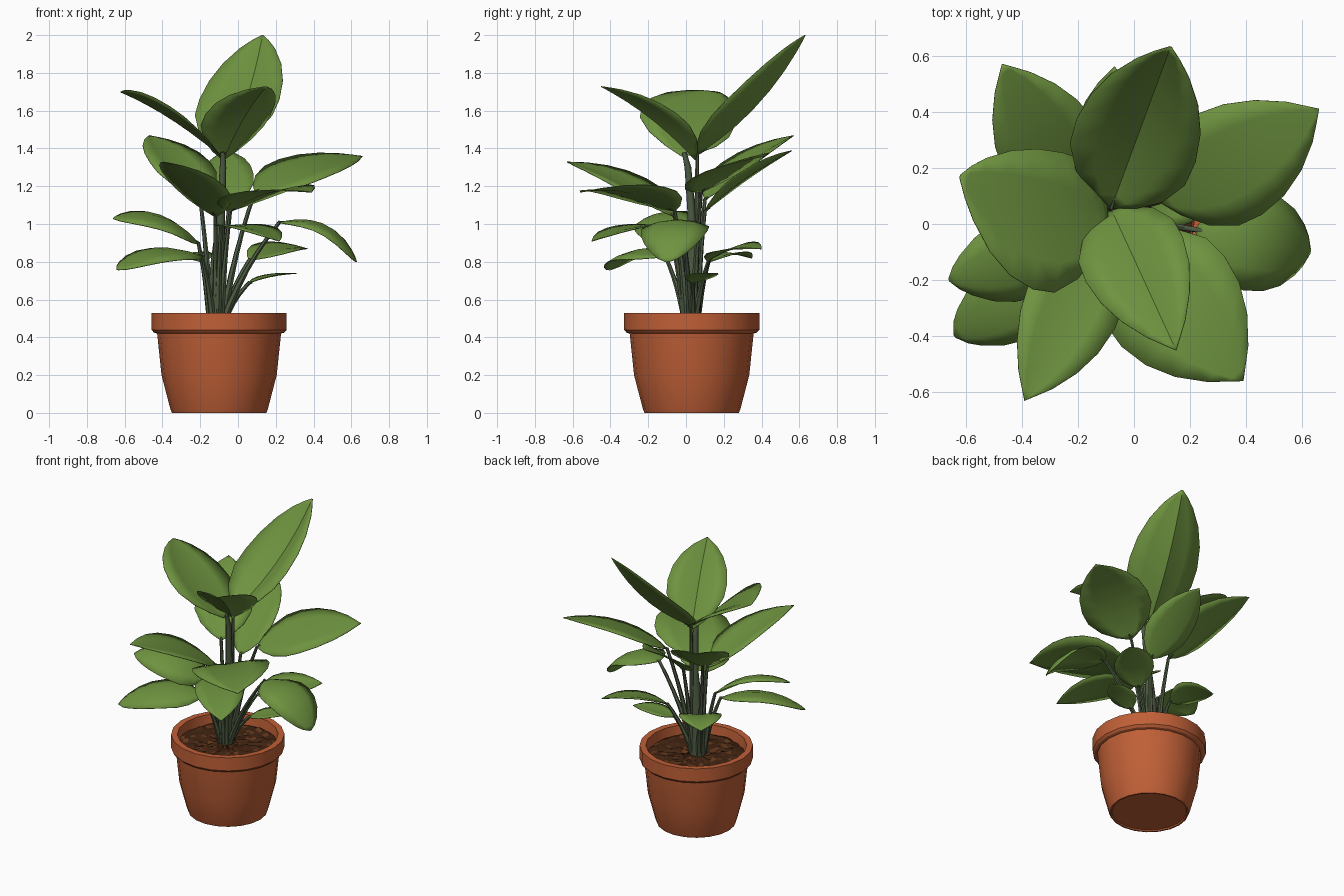
import bpy, bmesh, math, random
from mathutils import Vector

if "Cube" in bpy.data.objects:
    bpy.data.objects.remove(bpy.data.objects["Cube"])

random.seed(4)
CX, CY = -0.10, 0.03          # pot axis
UP = Vector((0, 0, 1))


def material(name, rgb):
    m = bpy.data.materials.new(name)
    m.diffuse_color = (*rgb, 1)
    m.use_nodes = True
    m.node_tree.nodes["Principled BSDF"].inputs["Base Color"].default_value = m.diffuse_color
    return m


TERRACOTTA = material("terracotta", (0.53, 0.117, 0.038))
LEAF = material("leaf_green", (0.155, 0.290, 0.050))
STEM = material("stem_grey_green", (0.075, 0.105, 0.055))
SOIL = material("dark_soil", (0.055, 0.018, 0.006))
SOIL2 = material("brown_soil", (0.13, 0.040, 0.012))


def make(name, verts, faces, mats, angle=30):
    me = bpy.data.meshes.new(name)
    me.from_pydata([tuple(v) for v in verts], [], faces)
    ob = bpy.data.objects.new(name, me)
    bpy.context.collection.objects.link(ob)
    for m in mats:
        me.materials.append(m)
    bm = bmesh.new()
    bm.from_mesh(me)
    bmesh.ops.remove_doubles(bm, verts=bm.verts, dist=0.0002)
    bmesh.ops.recalc_face_normals(bm, faces=bm.faces)
    bm.to_mesh(me)
    bm.free()
    if angle:
        bpy.context.view_layer.objects.active = ob
        ob.select_set(True)
        bpy.ops.object.shade_smooth_by_angle(angle=math.radians(angle))
        ob.select_set(False)
    return ob


def grid_faces(rows, cols, wrap):
    n = cols if wrap else cols - 1
    return [(r * cols + c, r * cols + (c + 1) % cols,
             (r + 1) * cols + (c + 1) % cols, (r + 1) * cols + c)
            for r in range(rows - 1) for c in range(n)]


def lathe(name, profile, seg, mats, angle=30):
    verts = [(CX + r * math.cos(2 * math.pi * i / seg),
              CY + r * math.sin(2 * math.pi * i / seg), z)
             for r, z in profile for i in range(seg)]
    return make(name, verts, grid_faces(len(profile), seg, True), mats, angle)


def tube(name, path, radii, seg=6):
    verts = []
    for i, p in enumerate(path):
        d = (path[min(i + 1, len(path) - 1)] - path[max(i - 1, 0)]).normalized()
        a = d.cross(Vector((0.31, 0.95, 0))).normalized()
        b = d.cross(a)
        verts += [p + radii[i] * (a * math.cos(2 * math.pi * k / seg)
                                  + b * math.sin(2 * math.pi * k / seg)) for k in range(seg)]
    faces = grid_faces(len(path), seg, True)
    faces += [tuple(range(seg)), tuple(range(len(verts) - seg, len(verts)))]
    return make(name, verts, faces, [STEM], 50)


# Pot with overhanging rim and recessed top
lathe("pot", [(0, 0.008), (0.235, 0.008), (0.24, 0.0), (0.25, 0.0), (0.258, 0.02),
              (0.305, 0.20), (0.328, 0.42), (0.345, 0.425), (0.358, 0.44), (0.358, 0.53),
              (0.318, 0.53), (0.310, 0.45)], 20, [TERRACOTTA])

# Crumbly soil, coloured at random
soil = lathe("soil", [(0.315, 0.46)] + [(0.315 * (1 - k / 10), 0.47) for k in range(1, 11)],
             44, [SOIL, SOIL2], 0)
for v in soil.data.vertices:
    v.co.z += random.uniform(-0.006, 0.010)
for f in soil.data.polygons:
    f.material_index = random.random() < 0.15

# Central stem
tube("main_stem", [Vector(p) for p in [(-0.115, 0.03, 0.46), (-0.115, 0.03, 0.62),
     (-0.11, 0.035, 0.80), (-0.09, 0.03, 1.05), (-0.08, 0.01, 1.30), (-0.08, -0.01, 1.38)]],
     [0.052, 0.047, 0.036, 0.022, 0.018, 0.012], 9)

OUTLINE = [(0, 0.03), (0.06, 0.37), (0.16, 0.73), (0.30, 0.97), (0.44, 1.0),
           (0.60, 0.91), (0.75, 0.70), (0.88, 0.40), (0.95, 0.17), (1, 0.0)]


def leaf(name, base, tip, width, arch=0.03, roll=0.0, fold=0.2, bend=0.0, blunt=0.0, stalk=True):
    """Leaf blade from base to tip plus its stalk.
    roll > 0 lifts the right-hand edge; fold > 0 lifts both edges, < 0 droops them."""
    base, tip = Vector(base), Vector(tip)
    d = tip - base
    side = d.cross(UP).normalized() + UP * roll
    side = (side - d * side.dot(d) / d.length_squared).normalized()
    nor = side.cross(d).normalized()
    verts = []
    for t, w in OUTLINE:
        w += blunt * max(0, t - 0.5) * (1 if t < 1 else 0.3)
        mid = base + d * t + (nor * arch + side * bend) * 4 * t * (1 - t)
        for s in (-1, -0.55, 0, 0.55, 1):
            h = w * width / 2
            curve = abs(s) - 0.45 * s * s if fold > 0 else 0.55 * s * s
            verts.append(mid + side * s * h + nor * fold * curve * h)
    ob = make(name, verts, grid_faces(len(OUTLINE), 5, False), [LEAF], 25)
    thick = ob.modifiers.new("thickness", "SOLIDIFY")
    thick.thickness = 0.004
    if not stalk:
        return

    # Stalk curving out of the central clump, ending under the blade
    out = Vector((base.x + 0.115, base.y - 0.03, 0)).normalized() * 0.035
    p0 = Vector((-0.115, 0.03, 0.48)) + out
    p1 = Vector((p0.x + (base.x - p0.x) * 0.35, p0.y + (base.y - p0.y) * 0.35,
                 0.48 + (base.z - 0.48) * 0.55))
    path = []
    for i in range(7):
        t = i / 6
        path.append(p0 * (1 - t) ** 2 + p1 * 2 * t * (1 - t) + base * t * t)
    path.append(base + d * 0.06 + nor * (arch * 0.22 - 0.006))
    tube(name + "_stalk", path, [0.020, 0.019, 0.017, 0.014, 0.012, 0.011, 0.010, 0.004])


# Upper tier
leaf("leaf_top_back", (-0.08, 0.06, 1.37), (0.13, 0.63, 2.0), 0.45, -0.06, fold=0.65, blunt=0.1)
leaf("leaf_top_left", (-0.09, -0.02, 1.36), (-0.62, 0.17, 1.70), 0.51, 0.02, -0.3, 0.25,
     bend=-0.06, blunt=0.15, stalk=False)
leaf("leaf_top_front", (-0.08, 0.05, 1.34), (0.15, -0.45, 1.73), 0.38, 0.03, fold=0.55, stalk=False)
# Middle tier
leaf("leaf_mid_right", (0.09, 0.08, 1.17), (0.66, 0.41, 1.36), 0.44, 0.05, -0.25, -0.05)
leaf("leaf_mid_back_left", (-0.20, 0.10, 1.13), (-0.47, 0.57, 1.47), 0.37, 0.03, fold=0.25)
leaf("leaf_mid_back", (-0.05, 0.10, 1.07), (-0.07, 0.56, 1.39), 0.30, 0.02, 0.25)
leaf("leaf_mid_front_left", (-0.12, -0.06, 1.04), (-0.39, -0.63, 1.33), 0.35, 0.04, 0.15)
leaf("leaf_mid_front_right", (-0.04, -0.06, 1.07), (0.39, -0.56, 1.17), 0.49, 0.05, -0.08, 0.12)
# Lower tier
leaf("leaf_low_right", (0.22, -0.02, 1.01), (0.63, -0.10, 0.80), 0.36, 0.10, 0.0, -0.4, blunt=0.3)
leaf("leaf_low_left", (-0.21, -0.02, 0.90), (-0.66, -0.20, 1.03), 0.33, 0.08, 0.35, -0.35, blunt=0.2)
leaf("leaf_low_front_left", (-0.19, -0.11, 0.83), (-0.64, -0.40, 0.76), 0.31, 0.07, 0.2, -0.3,
     blunt=0.3)
leaf("leaf_low_front", (-0.09, -0.09, 0.99), (0.22, -0.50, 0.91), 0.31, 0.03, 0.0, 0.1)
leaf("leaf_low_back_right", (0.06, 0.12, 0.81), (0.37, 0.40, 0.87), 0.25, 0.03, -0.2)
leaf("leaf_low_back_left", (-0.19, 0.12, 0.80), (-0.36, 0.35, 0.82), 0.27, 0.03)
leaf("leaf_small_right", (0.06, 0.04, 0.69), (0.31, 0.14, 0.74), 0.17, 0.01)
